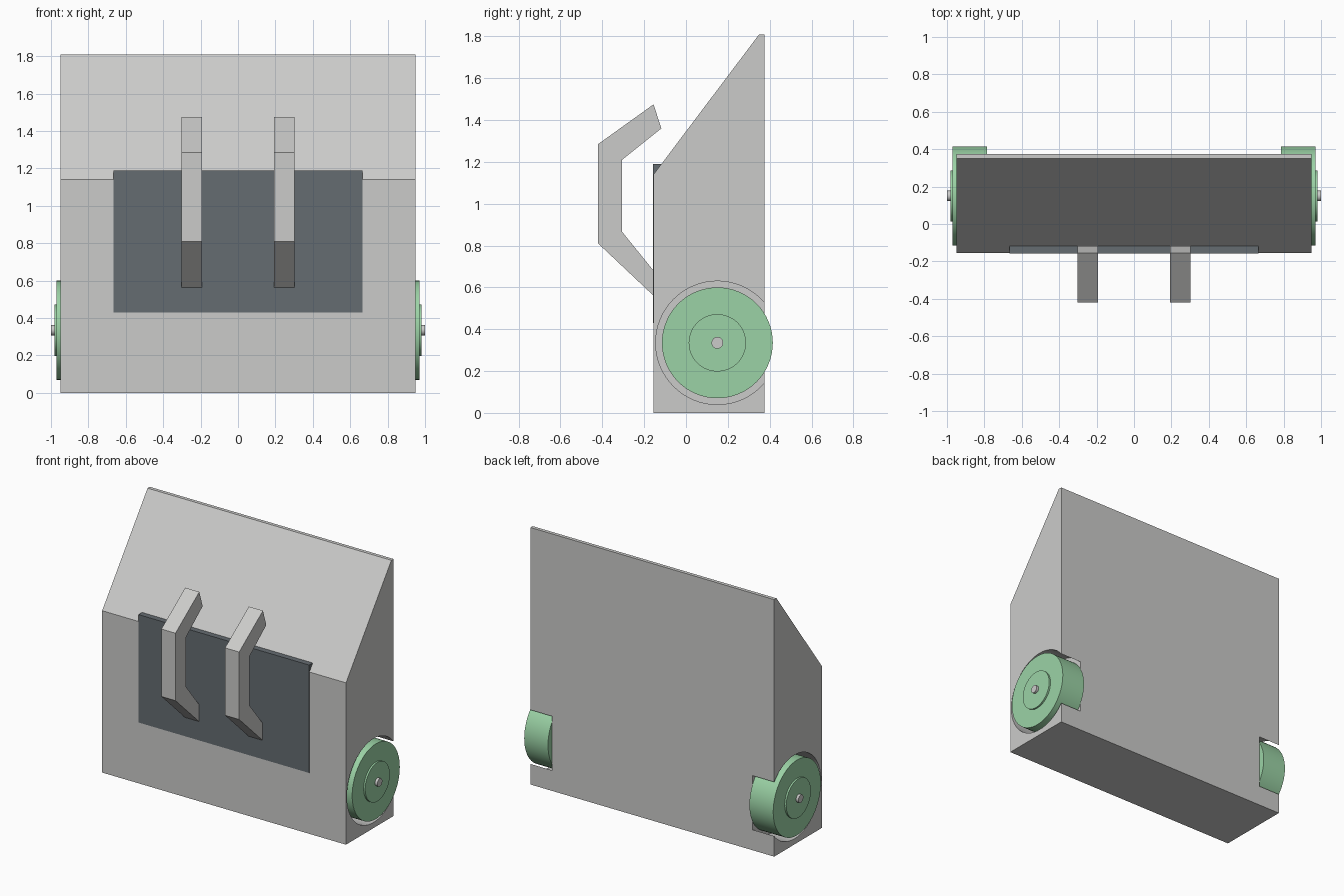
import bpy
import bmesh
from math import radians
from mathutils import Matrix

cube = bpy.data.objects.get("Cube")
if cube:
    bpy.data.objects.remove(cube, do_unlink=True)


def material(name, rgb):
    mat = bpy.data.materials.new(name)
    mat.use_nodes = True
    mat.diffuse_color = (*rgb, 1)
    mat.node_tree.nodes["Principled BSDF"].inputs["Base Color"].default_value = (*rgb, 1)
    return mat


GREY = material("light_grey", (0.60, 0.60, 0.59))
SLATE = material("dark_slate", (0.13, 0.15, 0.165))
GREEN = material("soft_green", (0.33, 0.65, 0.38))


def finish(bm, name, mat):
    bmesh.ops.recalc_face_normals(bm, faces=bm.faces)
    mesh = bpy.data.meshes.new(name)
    bm.to_mesh(mesh)
    bm.free()
    mesh.materials.append(mat)
    obj = bpy.data.objects.new(name, mesh)
    bpy.context.collection.objects.link(obj)
    return obj


def select_only(obj):
    bpy.ops.object.select_all(action="DESELECT")
    obj.select_set(True)
    bpy.context.view_layer.objects.active = obj


def smooth(obj):
    select_only(obj)
    bpy.ops.object.shade_smooth_by_angle(angle=radians(30))


def prism(name, profile, x0, x1, mat):
    """Extrude a (y, z) profile along x."""
    bm = bmesh.new()
    face = bm.faces.new([bm.verts.new((x0, y, z)) for y, z in profile])
    result = bmesh.ops.extrude_face_region(bm, geom=[face])
    verts = [v for v in result["geom"] if isinstance(v, bmesh.types.BMVert)]
    bmesh.ops.translate(bm, verts=verts, vec=(x1 - x0, 0, 0))
    return finish(bm, name, mat)


AXLE_Y, AXLE_Z = 0.15, 0.335


def disc(name, radius, x0, x1, mat, sides=64):
    """Cylinder along x, centred on the axle line."""
    bm = bmesh.new()
    place = Matrix.Translation(((x0 + x1) / 2, AXLE_Y, AXLE_Z)) @ Matrix.Rotation(radians(90), 4, "Y")
    bmesh.ops.create_cone(bm, cap_ends=True, segments=sides, radius1=radius,
                          radius2=radius, depth=abs(x1 - x0), matrix=place)
    return finish(bm, name, mat)


# Wedge-topped body
FRONT, BACK = -0.155, 0.375
body = prism("body", [(FRONT, 0), (BACK, 0), (BACK, 1.81), (0.35, 1.81), (FRONT, 1.14)],
             -0.95, 0.95, GREY)

# Wheel wells, open to the sides and the back
for side in (-1, 1):
    cutter = disc("well_cutter", 0.295, side * 0.78, side * 1.1, GREY)
    cutter.hide_render = True
    cut = body.modifiers.new("wheel_well", "BOOLEAN")
    cut.operation = "DIFFERENCE"
    cut.solver = "EXACT"
    cut.object = cutter
    select_only(body)
    bpy.ops.object.modifier_apply(modifier=cut.name)
    bpy.data.objects.remove(cutter, do_unlink=True)
smooth(body)

# Dark front panel with a lip filling the slope
prism("front_panel",
      [(FRONT - 0.003, 0.43), (FRONT + 0.003, 0.43), (FRONT + 0.003, 1.14),
       (-0.118, 1.19), (FRONT - 0.003, 1.19)], -0.665, 0.665, SLATE)

# Pair of bent hooks
hook = [(FRONT, 0.56), (-0.42, 0.81), (-0.42, 1.285), (-0.155, 1.475),
        (-0.118, 1.36), (-0.305, 1.21), (-0.305, 0.865), (FRONT, 0.68)]
for label, x in (("right", -0.248), ("left", 0.248)):
    prism(label + "_hook", hook, x - 0.055, x + 0.055, GREY)

# Wheels with raised hubs and axle ends
for label, side in (("right", -1), ("left", 1)):
    smooth(disc(label + "_wheel", 0.265, side * 0.785, side * 0.97, GREEN))
    smooth(disc(label + "_hub", 0.137, side * 0.96, side * 0.982, GREEN))
    smooth(disc(label + "_axle", 0.028, side * 0.77, side * 1.0, GREY, 32))
